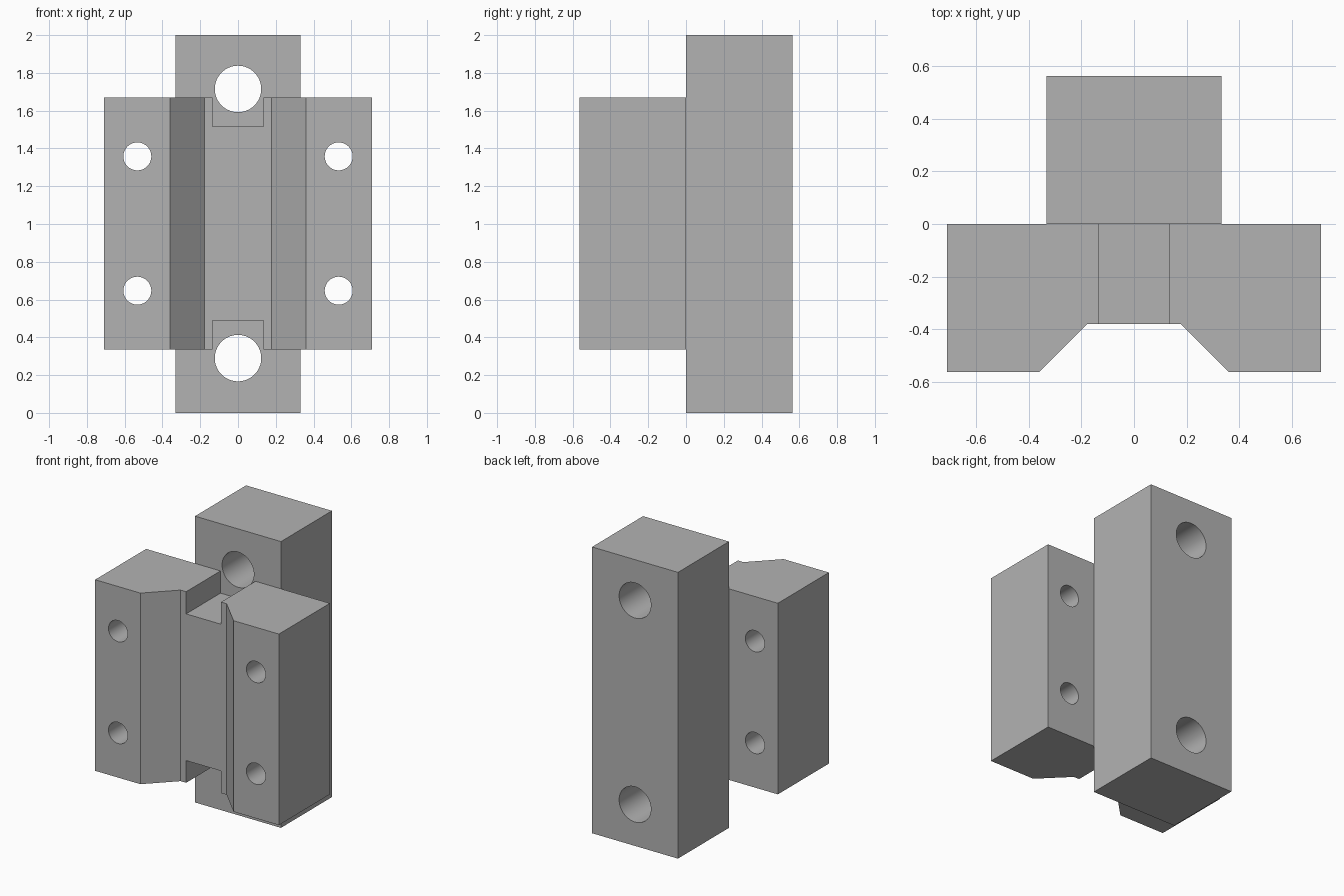
import bpy, bmesh
from math import pi, radians

cube = bpy.data.objects.get("Cube")
if cube:
    bpy.data.objects.remove(cube, do_unlink=True)

GREY = (0.45, 0.45, 0.45, 1)
grey = bpy.data.materials.new("plain_grey")
grey.use_nodes = True
grey.diffuse_color = GREY
grey.node_tree.nodes["Principled BSDF"].inputs["Base Color"].default_value = GREY

DEPTH = 0.563           # depth of each block
LOW, HIGH = 0.335, 1.67  # bottom and top of the front block


def prism(name, outline, bottom, top):
    """Extrude an outline in the ground plane upwards."""
    bm = bmesh.new()
    base = bm.faces.new([bm.verts.new((x, y, bottom)) for x, y in outline])
    up = bmesh.ops.extrude_face_region(bm, geom=[base])["geom"]
    verts = [v for v in up if isinstance(v, bmesh.types.BMVert)]
    bmesh.ops.translate(bm, verts=verts, vec=(0, 0, top - bottom))
    bmesh.ops.recalc_face_normals(bm, faces=bm.faces)
    mesh = bpy.data.meshes.new(name)
    bm.to_mesh(mesh)
    bm.free()
    mesh.materials.append(grey)
    obj = bpy.data.objects.new(name, mesh)
    bpy.context.collection.objects.link(obj)
    return obj


def box(name, half_width, y0, y1, bottom, top):
    w = half_width
    return prism(name, [(-w, y0), (w, y0), (w, y1), (-w, y1)], bottom, top)


def bore(x, z, radius):
    """Cutter for a hole running front to back."""
    bpy.ops.mesh.primitive_cylinder_add(vertices=64, radius=radius, depth=3,
                                        location=(x, 0, z), rotation=(pi / 2, 0, 0))
    cutter = bpy.context.object
    cutter.name = "hole_cutter"
    cutter.data.materials.append(grey)
    return cutter


def cut(obj, cutters):
    """Subtract the cutters, then remove them."""
    bpy.ops.object.select_all(action="DESELECT")
    bpy.context.view_layer.objects.active = obj
    obj.select_set(True)
    for cutter in cutters:
        cutter.hide_render = True
        mod = obj.modifiers.new("cut", "BOOLEAN")
        mod.operation = "DIFFERENCE"
        mod.solver = "EXACT"
        mod.object = cutter
        bpy.ops.object.modifier_apply(modifier=mod.name)
        bpy.data.objects.remove(cutter, do_unlink=True)
    bpy.ops.object.shade_smooth_by_angle(angle=radians(30))


# Tall back block with two large through holes
back_block = box("back_block", 0.332, 0, DEPTH, 0, 2)
cut(back_block, [bore(0, z, 0.123) for z in (0.29, 1.715)])

# Wide front block with a tapered channel down its face
half = [(0.71, 0), (0.71, -DEPTH), (0.36, -DEPTH), (0.178, -0.38)]
outline = half + [(-x, y) for x, y in reversed(half)]
front_block = prism("front_block", outline, LOW, HIGH)

# Notches at both ends of the channel and four small mounting holes
notches = [box("notch_cutter", 0.135, -1, 1, HIGH - 0.155, 2),
           box("notch_cutter", 0.135, -1, 1, 0, LOW + 0.155)]
mounts = [bore(x, z, 0.074) for x in (-0.533, 0.533) for z in (0.647, 1.358)]
cut(front_block, notches + mounts)
